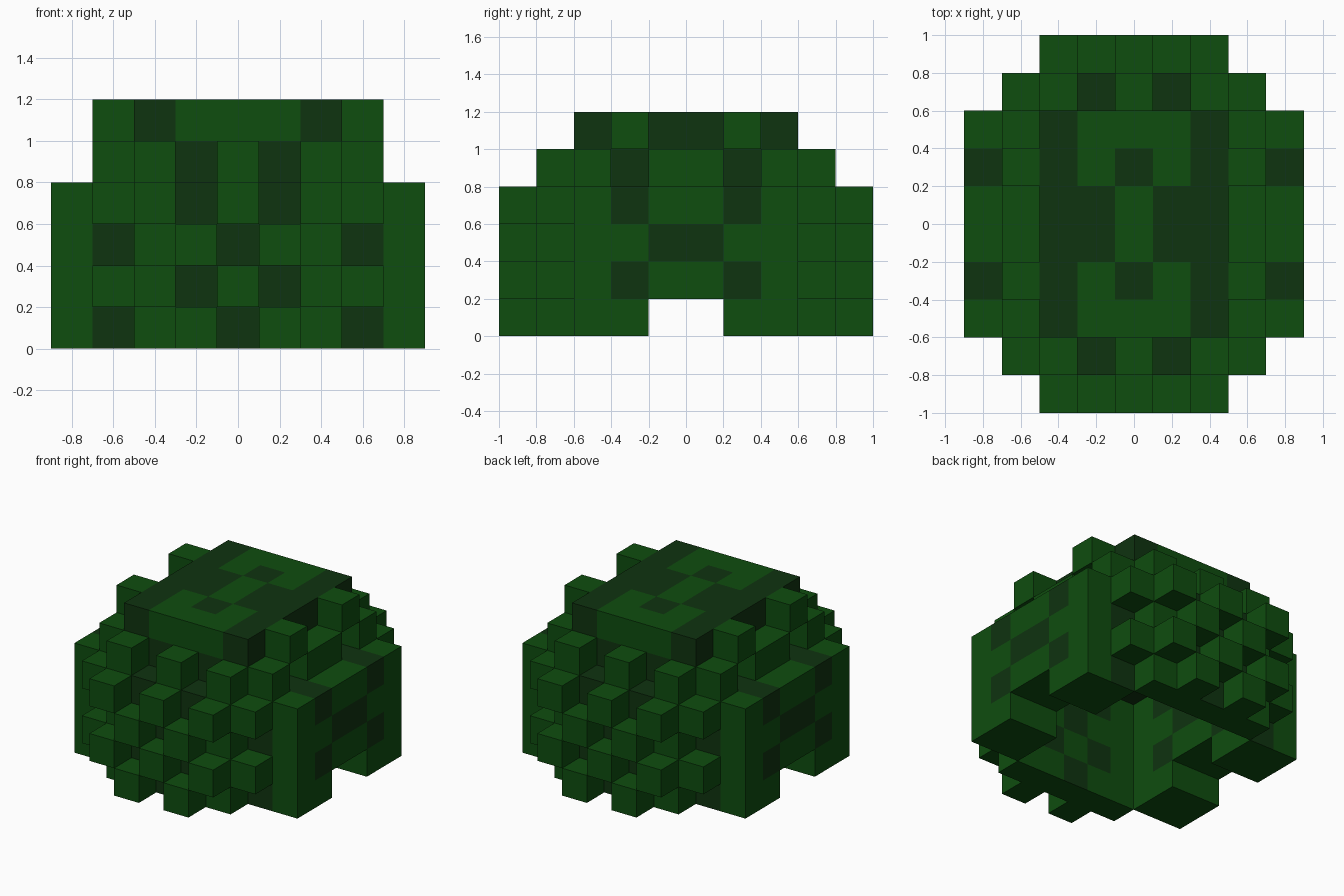
import bpy, bmesh
from mathutils import Vector

if "Cube" in bpy.data.objects:
    bpy.data.objects.remove(bpy.data.objects["Cube"])

C = 0.2  # size of one leaf block


def material(name, rgb):
    m = bpy.data.materials.new(name)
    m.diffuse_color = (*rgb, 1.0)
    m.use_nodes = True
    m.node_tree.nodes["Principled BSDF"].inputs["Base Color"].default_value = m.diffuse_color
    return m


MATS = [material("leaf_green", (0.0045, 0.074, 0.0048)),
        material("dark_leaf_green", (0.0048, 0.033, 0.005))]


def add_box(bm, lo, hi):
    """Box whose faces are divided into block-sized squares."""
    n = [round((hi[a] - lo[a]) / C) for a in range(3)]
    for a in range(3):
        u, v = (a + 1) % 3, (a + 2) % 3
        for side in (0, 1):
            for i in range(n[u]):
                for j in range(n[v]):
                    quad = []
                    for du, dv in ((0, 0), (1, 0), (1, 1), (0, 1)):
                        p = [0, 0, 0]
                        p[a] = hi[a] if side else lo[a]
                        p[u] = lo[u] + (i + du) * C
                        p[v] = lo[v] + (j + dv) * C
                        quad.append(bm.verts.new(p))
                    bm.faces.new(quad if side else quad[::-1])


def finish(name, bm, dark=None, weld=True):
    if weld:
        bmesh.ops.remove_doubles(bm, verts=bm.verts, dist=0.001)
    bm.normal_update()
    if dark:
        for f in bm.faces:
            c, n = f.calc_center_median(), f.normal
            axis = max(range(3), key=lambda k: abs(n[k]))
            # block column from the middle in x and y, block row in z
            f.material_index = int(dark(axis, n, round(abs(c.x) / C, 1),
                                        round(abs(c.y) / C, 1), round(c.z / C, 1)))
    me = bpy.data.meshes.new(name)
    bm.to_mesh(me)
    bm.free()
    for m in MATS:
        me.materials.append(m)
    ob = bpy.data.objects.new(name, me)
    bpy.context.collection.objects.link(ob)


# Painted leaf patterns; x, y, z are face centres in block units
def side_dark(axis, n, x, y, z):
    if axis == 0:
        return (y == 1.5 and z in (1.5, 3.5)) or (y == 0.5 and z == 2.5)
    if axis == 1:
        return y == 3 and x == 3 and z in (0.5, 2.5)
    return n.z > 0 and y == 1.5


def end_dark(axis, n, x, y, z):
    if axis == 1:
        return (x == 1 and z in (1.5, 3.5)) or (x == 0 and z in (0.5, 2.5))
    return axis == 2 and n.z > 0 and x == 1


def crown_dark(axis, n, x, y, z):
    if axis == 2:
        return x == 2 or (x == 1 and y == 0.5) or (x == 0 and y == 1.5)
    if axis == 1:
        return x == (2 if z > 5 else 1)
    return y in (0.5, 2.5) if z > 5 else y == 1.5


# Thick side walls, each standing on two feet
for s, label in ((-1, "left"), (1, "right")):
    bm = bmesh.new()
    x0, x1 = sorted((0.5 * s, 0.9 * s))
    add_box(bm, (x0, -0.6, 0.2), (x1, 0.6, 0.8))
    for y0 in (-0.6, 0.2):
        add_box(bm, (x0, y0, 0), (x1, y0 + 0.4, 0.2))
    bmesh.ops.remove_doubles(bm, verts=bm.verts, dist=0.001)
    # drop the doubled faces where feet join the wall
    inner = [f for f in bm.faces if abs(f.calc_center_median().z - 0.2) < 0.01
             and abs(f.calc_center_median().y) > 0.2]
    bmesh.ops.delete(bm, geom=inner, context='FACES_ONLY')
    finish(label + "_wall", bm, side_dark)

# Thin end walls
for s, label in ((-1, "front"), (1, "back")):
    bm = bmesh.new()
    y0, y1 = sorted((0.6 * s, 0.8 * s))
    add_box(bm, (-0.5, y0, 0), (0.5, y1, 0.8))
    finish(label + "_wall", bm, end_dark)

# Crown slab closing the hollow bush
bm = bmesh.new()
add_box(bm, (-0.5, -0.6, 0.8), (0.5, 0.6, 1.2))
finish("crown", bm, crown_dark)

# Leaf blocks on the ends: (column x, row z, distance to the block centre in y)
TUFTS = [(0, 3, 0.9), (2, 3, 0.9), (1, 2, 0.9), (0, 1, 0.9), (2, 1, 0.9), (1, 0, 0.9),
         (3, 3, 0.7), (3, 1, 0.7), (0, 4, 0.7), (2, 4, 0.7),
         # blocks on the shoulders beside the crown
         (3, 4, 0.5), (3, 5, 0.3)]
for s, label in ((-1, "front"), (1, "back")):
    bm = bmesh.new()
    for col, row, y in TUFTS:
        for x in {col * C, -col * C}:
            c = Vector((x, s * y, (row + 0.5) * C))
            h = Vector((C / 2,) * 3)
            add_box(bm, c - h, c + h)
    finish(label + "_leaf_blocks", bm, weld=False)

# Long leaf blocks in the middle of each shoulder
for s, label in ((-1, "left"), (1, "right")):
    bm = bmesh.new()
    x0, x1 = sorted((0.5 * s, 0.7 * s))
    add_box(bm, (x0, -0.2, 0.8), (x1, 0.2, 1.0))
    finish(label + "_shoulder_block", bm)
